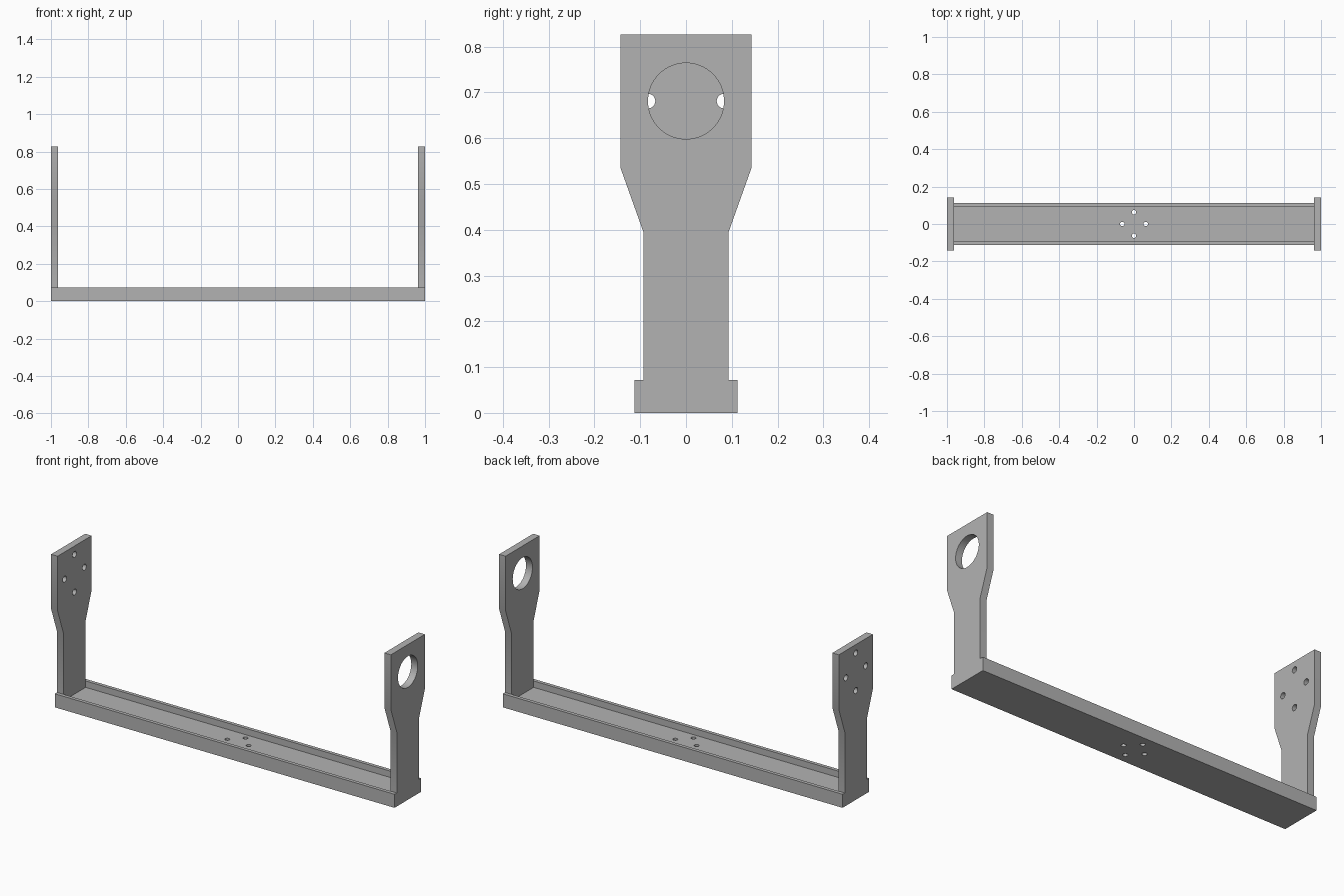
import bpy
import bmesh
from math import pi
from mathutils import Matrix, Vector

cube = bpy.data.objects.get("Cube")
if cube:
    bpy.data.objects.remove(cube, do_unlink=True)

THICK = 0.038        # arms and channel floor
OUTER, INNER = 0.112, 0.093
WALL_TOP = 0.072
HOLE_Z = 0.681

grey = bpy.data.materials.new("plain grey")
grey.use_nodes = True
colour = (0.45, 0.45, 0.45, 1)
grey.diffuse_color = colour
grey.node_tree.nodes["Principled BSDF"].inputs["Base Color"].default_value = colour


def add_object(name, bm):
    bmesh.ops.recalc_face_normals(bm, faces=bm.faces)
    mesh = bpy.data.meshes.new(name)
    bm.to_mesh(mesh)
    bm.free()
    obj = bpy.data.objects.new(name, mesh)
    bpy.context.collection.objects.link(obj)
    mesh.materials.append(grey)
    return obj


def mirrored_profile(half):
    """Close a half outline (y, z) by mirroring it across y = 0."""
    return half + [(-y, z) for y, z in reversed(half)]


def extrude_x(name, profile, x0, x1):
    bm = bmesh.new()
    face = bm.faces.new([bm.verts.new((x0, y, z)) for y, z in profile])
    out = bmesh.ops.extrude_face_region(bm, geom=[face])
    verts = [v for v in out["geom"] if isinstance(v, bmesh.types.BMVert)]
    bmesh.ops.translate(bm, verts=verts, vec=(x1 - x0, 0, 0))
    return add_object(name, bm)


def drill(obj, centres, radius, axis, segments):
    """Cut round holes through the part along the given axis."""
    bm = bmesh.new()
    turn = Matrix.Rotation(pi / 2, 4, "Y") if axis == "X" else Matrix()
    for c in centres:
        bmesh.ops.create_cone(bm, cap_ends=True, segments=segments, radius1=radius,
                              radius2=radius, depth=0.2,
                              matrix=Matrix.Translation(c) @ turn)
    cutter = add_object(obj.name + "_cutter", bm)
    cutter.hide_render = True
    mod = obj.modifiers.new("holes", "BOOLEAN")
    mod.operation = "DIFFERENCE"
    mod.solver = "EXACT"
    mod.object = cutter
    bpy.context.view_layer.objects.active = obj
    bpy.ops.object.modifier_apply(modifier=mod.name)
    bpy.data.objects.remove(cutter, do_unlink=True)


def cross(centre, u, v):
    """Four points around a centre."""
    return [centre + s * d for d in (Vector(u), Vector(v)) for s in (-1, 1)]


# Channel base with raised side walls
channel = mirrored_profile([(OUTER, 0), (OUTER, WALL_TOP), (INNER, WALL_TOP), (INNER, THICK)])
base = extrude_x("channel_base", channel, -1, 1)
drill(base, cross(Vector((0, 0, 0)), (0.0625, 0, 0), (0, 0.0625, 0)), 0.012, "Z", 24)

# Upright arms with a wide head
arm = mirrored_profile([(INNER, THICK), (INNER, 0.395), (0.143, 0.535), (0.143, 0.826)])
left_arm = extrude_x("left_arm", arm, 1 - THICK, 1)
right_arm = extrude_x("right_arm", arm, -1, THICK - 1)

# Large bearing hole on one arm, four bolt holes on the other
drill(left_arm, [Vector((1, 0, HOLE_Z))], 0.083, "X", 64)
drill(right_arm, cross(Vector((-1, 0, HOLE_Z)), (0, 0.083, 0), (0, 0, 0.1)), 0.016, "X", 24)

# Smooth hole walls, sharp edges elsewhere
for obj in (base, left_arm, right_arm):
    bpy.ops.object.select_all(action="DESELECT")
    obj.select_set(True)
    bpy.context.view_layer.objects.active = obj
    bpy.ops.object.shade_smooth_by_angle()
